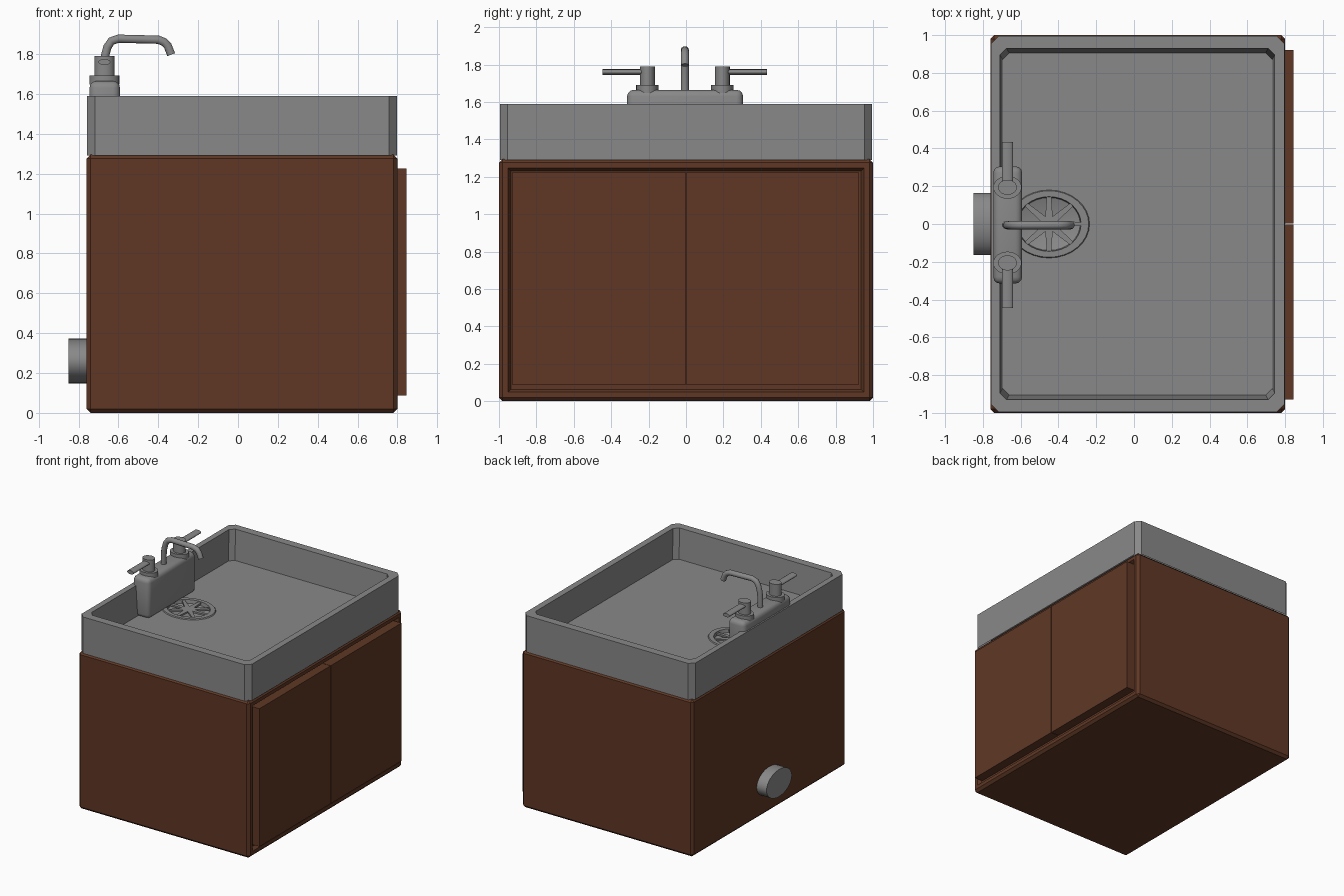
import bpy, bmesh, math

if "Cube" in bpy.data.objects:
    bpy.data.objects.remove(bpy.data.objects["Cube"])


def material(name, color):
    m = bpy.data.materials.new(name)
    m.diffuse_color = (*color, 1)
    m.use_nodes = True
    m.node_tree.nodes["Principled BSDF"].inputs["Base Color"].default_value = m.diffuse_color
    return m


STEEL = material("grey metal", (0.25, 0.25, 0.25))
WOOD = material("brown wood", (0.115, 0.039, 0.018))


def finish(name, bm, mat, smooth=False):
    bmesh.ops.recalc_face_normals(bm, faces=bm.faces)
    me = bpy.data.meshes.new(name)
    bm.to_mesh(me)
    bm.free()
    me.materials.append(mat)
    ob = bpy.data.objects.new(name, me)
    bpy.context.collection.objects.link(ob)
    if smooth:
        bpy.ops.object.select_all(action='DESELECT')
        ob.select_set(True)
        bpy.context.view_layer.objects.active = ob
        bpy.ops.object.shade_smooth_by_angle(angle=math.radians(40))
    return ob


def box_bm(x, y, z, bevel=0, seg=1):
    bm = bmesh.new()
    bmesh.ops.create_cube(bm, size=1)
    for v in bm.verts:
        for i, (a, b) in enumerate((x, y, z)):
            v.co[i] = a if v.co[i] < 0 else b
    if bevel:
        bmesh.ops.bevel(bm, geom=list(bm.edges), offset=bevel, segments=seg,
                        profile=0.5, affect='EDGES')
    return bm


def ring(bm, pts, z):
    return [bm.verts.new((x, y, z)) for x, y in pts]


def bridge(bm, a, b):
    n = len(a)
    for i in range(n):
        bm.faces.new((a[i], a[(i + 1) % n], b[(i + 1) % n], b[i]))


def chamfered(x0, x1, y0, y1, c):
    return [(x0 + c, y0), (x1 - c, y0), (x1, y0 + c), (x1, y1 - c),
            (x1 - c, y1), (x0 + c, y1), (x0, y1 - c), (x0, y0 + c)]


def ellipse(cx, cy, rx, ry, n=32):
    return [(cx + rx * math.cos(2 * math.pi * i / n),
             cy + ry * math.sin(2 * math.pi * i / n)) for i in range(n)]


def elliptic_cylinder(name, axis, center, r1, r2, length, n=24):
    """Elliptic cylinder along x, y or z; r1, r2 are the other two radii in axis order."""
    bm = bmesh.new()
    a, b = (ring(bm, ellipse(0, 0, r1, r2, n), s * length / 2) for s in (-1, 1))
    bridge(bm, a, b)
    bm.faces.new(a)
    bm.faces.new(b)
    for v in bm.verts:
        u, w, t = v.co
        p = {'x': (t, u, w), 'y': (u, t, w), 'z': (u, w, t)}[axis]
        v.co = [p[i] + center[i] for i in range(3)]
    return finish(name, bm, STEEL, True)


# cabinet with a recessed front on +x
bm = box_bm((-0.76, 0.80), (-1, 1), (0, 1.295), 0.02)
bm.faces.ensure_lookup_table()
bm.normal_update()
front = max(bm.faces, key=lambda f: f.normal.x * f.calc_area())
bmesh.ops.inset_region(bm, faces=[front], thickness=0.04)
bmesh.ops.inset_region(bm, faces=[front], thickness=0.022, depth=-0.03)
finish("cabinet", bm, WOOD)

# pair of doors
for side, y in (("left", (-0.928, -0.002)), ("right", (0.002, 0.922))):
    finish(side + "_door", box_bm((0.76, 0.845), y, (0.088, 1.225)), WOOD)

# basin with a hole in the floor for the drain
FLOOR, DX = 1.345, -0.45
bm = bmesh.new()
bottom = ring(bm, chamfered(-0.757, 0.797, -0.995, 0.995, 0.04), 1.29)
top = ring(bm, chamfered(-0.757, 0.797, -0.995, 0.995, 0.04), 1.59)
inner = ring(bm, chamfered(-0.71, 0.745, -0.93, 0.93, 0.035), 1.59)
floor = ring(bm, chamfered(-0.695, 0.732, -0.905, 0.905, 0.035), FLOOR)
hole = ring(bm, ellipse(DX, 0, 0.17, 0.145), FLOOR)
bridge(bm, bottom, top)
bridge(bm, top, inner)
bridge(bm, inner, floor)
edges = []
for loop in (floor, hole):
    for i, v in enumerate(loop):
        w = loop[(i + 1) % len(loop)]
        edges.append(bm.edges.get((v, w)) or bm.edges.new((v, w)))
bmesh.ops.triangle_fill(bm, edges=edges, use_beauty=True)
finish("basin", bm, STEEL)

# drain rim and cup below it
bm = bmesh.new()
rings = [ring(bm, ellipse(DX, 0, rx, ry), z) for rx, ry, z in (
    (0.215, 0.18, FLOOR), (0.21, 0.176, FLOOR + 0.008), (0.17, 0.145, FLOOR + 0.008),
    (0.165, 0.14, FLOOR - 0.02), (0.06, 0.05, 1.297))]
for a, b in zip(rings, rings[1:]):
    bridge(bm, a, b)
bm.faces.new(rings[-1])
finish("drain_rim", bm, STEEL, True)

# star shaped drain grate
star = []
for i in range(16):
    r, a = (1.0 if i % 2 == 0 else 0.3), math.pi * i / 8
    for d in ((-0.07, 0.07) if i % 2 == 0 else (0,)):
        star.append((DX + 0.17 * r * math.cos(a + d), 0.145 * r * math.sin(a + d)))
bm = bmesh.new()
a, b = ring(bm, star, FLOOR - 0.012), ring(bm, star, FLOOR + 0.003)
bridge(bm, a, b)
bm.faces.new(a)
bm.faces.new(b)
finish("drain_grate", bm, STEEL)

# tap base standing on the basin floor
finish("tap_base", box_bm((-0.745, -0.592), (-0.315, 0.305), (1.335, 1.665), 0.035, 3),
       STEEL, True)

# tap valves and handles
for side, s in (("left", -1), ("right", 1)):
    y = s * 0.2 - 0.006
    elliptic_cylinder(side + "_flange", 'z', (-0.67, y, 1.67), 0.075, 0.06, 0.044)
    elliptic_cylinder(side + "_valve", 'z', (-0.67, y, 1.735), 0.05, 0.04, 0.11)
    elliptic_cylinder(side + "_handle", 'y', (-0.67, y + s * 0.125, 1.76), 0.03, 0.015, 0.23)

# spout swept along a path
path = [(-0.675, 1.65), (-0.67, 1.78), (-0.655, 1.835), (-0.635, 1.865), (-0.60, 1.877),
        (-0.40, 1.872), (-0.37, 1.86), (-0.352, 1.84), (-0.335, 1.797)]
cu = bpy.data.curves.new("spout", 'CURVE')
cu.dimensions = '3D'
cu.bevel_depth = 0.022
cu.bevel_resolution = 3
cu.use_fill_caps = True
sp = cu.splines.new('POLY')
sp.points.add(len(path) - 1)
for p, (x, z) in zip(sp.points, path):
    p.co = (x, -0.006, z, 1)
cu.materials.append(STEEL)
spout = bpy.data.objects.new("spout", cu)
bpy.context.collection.objects.link(spout)
bpy.ops.object.select_all(action='DESELECT')
spout.select_set(True)
bpy.context.view_layer.objects.active = spout
bpy.ops.object.convert(target='MESH')
bpy.ops.object.shade_smooth_by_angle(angle=math.radians(50))

# waste pipe stub on the back
elliptic_cylinder("waste_pipe", 'x', (-0.795, 0, 0.26), 0.165, 0.112, 0.11, 32)
